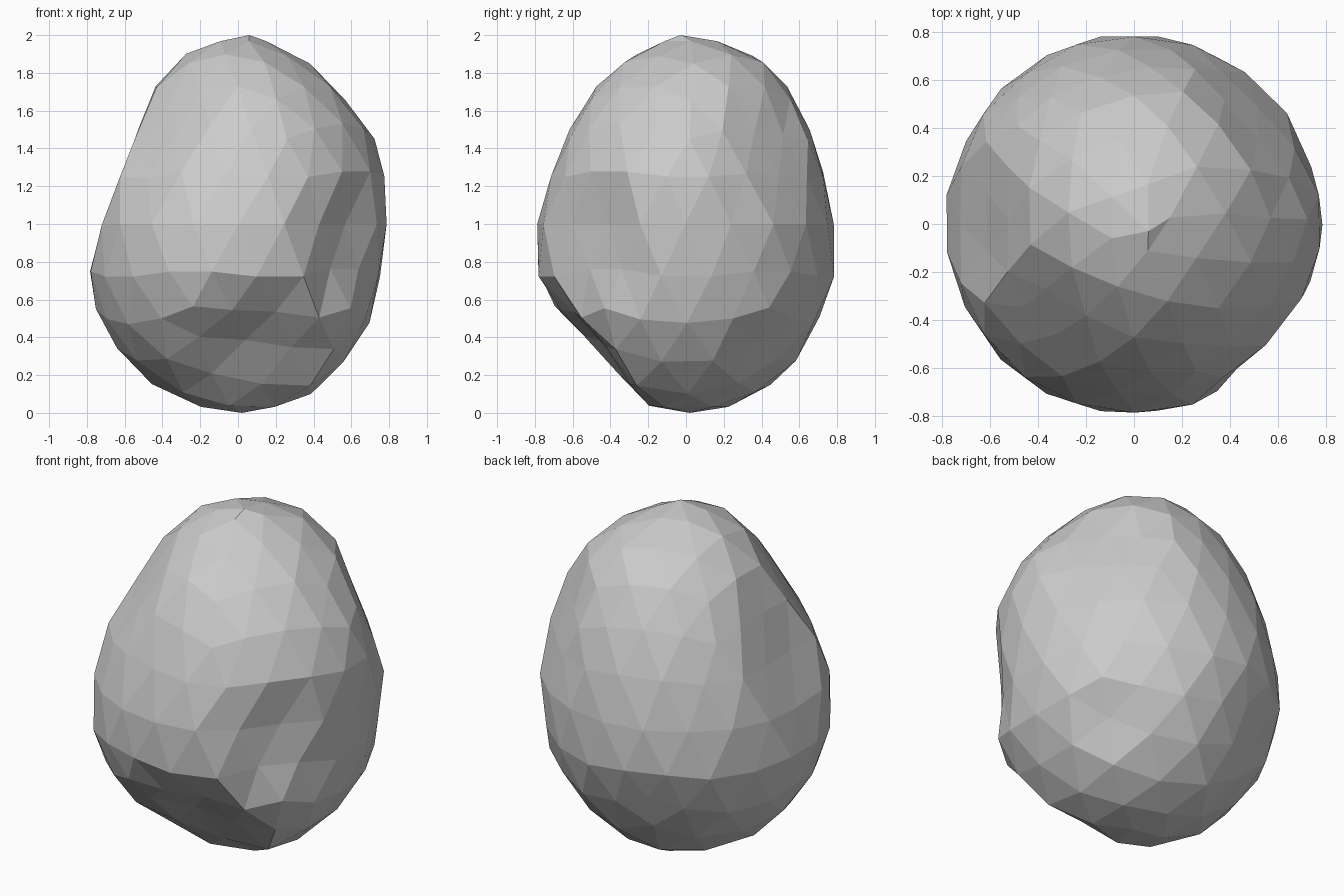
import bpy
import bmesh
import math
import random
from mathutils import Vector

random.seed(4)

default_cube = bpy.data.objects.get("Cube")
if default_cube:
    bpy.data.objects.remove(default_cube, do_unlink=True)

# Rock outline by height: z, x min, x max, y min, y max
OUTLINE = [
    (0, -.1, .14, -.1, .14),
    (.04, -.22, .26, -.24, .26),
    (.15, -.46, .47, -.45, .47),
    (.35, -.65, .63, -.64, .65),
    (.55, -.75, .74, -.74, .75),
    (.75, -.79, .76, -.79, .79),
    (.95, -.79, .78, -.8, .79),
    (1.2, -.72, .79, -.74, .75),
    (1.4, -.64, .75, -.67, .71),
    (1.6, -.54, .62, -.57, .61),
    (1.8, -.39, .46, -.41, .49),
    (1.92, -.24, .28, -.24, .34),
    (1.96, -.16, .17, -.14, .22),
    (2, .05, .07, -.04, -.02),
]

# Chipped hollows: centre, reach, depth
HOLLOWS = [
    ((.2, -.5, .42), .3, .06),
    ((.57, -.45, .85), .32, .06),
    ((.53, .47, 1.36), .36, .07),
    ((.5, .43, .32), .3, .05),
    ((-.25, .64, .52), .28, .05),
]

# Broken flat faces: outward normal, distance from the origin
FLATS = [
    ((.72, -.69, 0), .745),
    ((-.935, 0, .354), 1.02),
    ((-.608, -.608, .51), 1.225),
    ((0, -.73, -.68), .117),
]


def extents(z):
    """Interpolate the outline at one height."""
    for low, high in zip(OUTLINE, OUTLINE[1:]):
        if z <= high[0]:
            t = max(0, (z - low[0]) / (high[0] - low[0]))
            return [a + (b - a) * t for a, b in zip(low[1:], high[1:])]
    return OUTLINE[-1][1:]


def shape_point(direction):
    """Carry a point of the unit sphere onto the rock outline."""
    z = 1 + direction.z
    left, right, front, back = extents(z)
    angle = math.atan2(direction.y, direction.x)
    ring = 0 if abs(direction.z) > .999 else 1
    return Vector((
        (left + right) / 2 + ring * math.cos(angle) * (right - left) / 2,
        (front + back) / 2 + ring * math.sin(angle) * (back - front) / 2,
        z,
    ))


def weather(point):
    """Break flats, chip hollows and roughen the surface slightly."""
    inward = (Vector((0, 0, 1)) - point).normalized()
    for normal, limit in FLATS:
        normal = Vector(normal).normalized()
        excess = point.dot(normal) - limit
        if excess > 0:
            point = point - normal * excess
    for centre, reach, depth in HOLLOWS:
        distance = (point - Vector(centre)).length
        if distance < reach:
            point = point + inward * depth * (1 - (distance / reach) ** 2)
    if .1 < point.z < 1.9:
        point = point + inward * random.uniform(-.008, .006)
    return point


# Grey stone colour
stone = bpy.data.materials.new("grey_stone")
stone.use_nodes = True
colour = (.6, .6, .6, 1)
stone.diffuse_color = colour
shader = next(n for n in stone.node_tree.nodes if n.type == 'BSDF_PRINCIPLED')
shader.inputs["Base Color"].default_value = colour
shader.inputs["Roughness"].default_value = .9

# Faceted boulder
bm = bmesh.new()
bmesh.ops.create_icosphere(bm, subdivisions=3, radius=1)
for vert in bm.verts:
    vert.co = weather(shape_point(vert.co.normalized()))
bmesh.ops.recalc_face_normals(bm, faces=bm.faces)
mesh = bpy.data.meshes.new("boulder")
bm.to_mesh(mesh)
bm.free()
mesh.materials.append(stone)
boulder = bpy.data.objects.new("boulder", mesh)
bpy.context.collection.objects.link(boulder)
